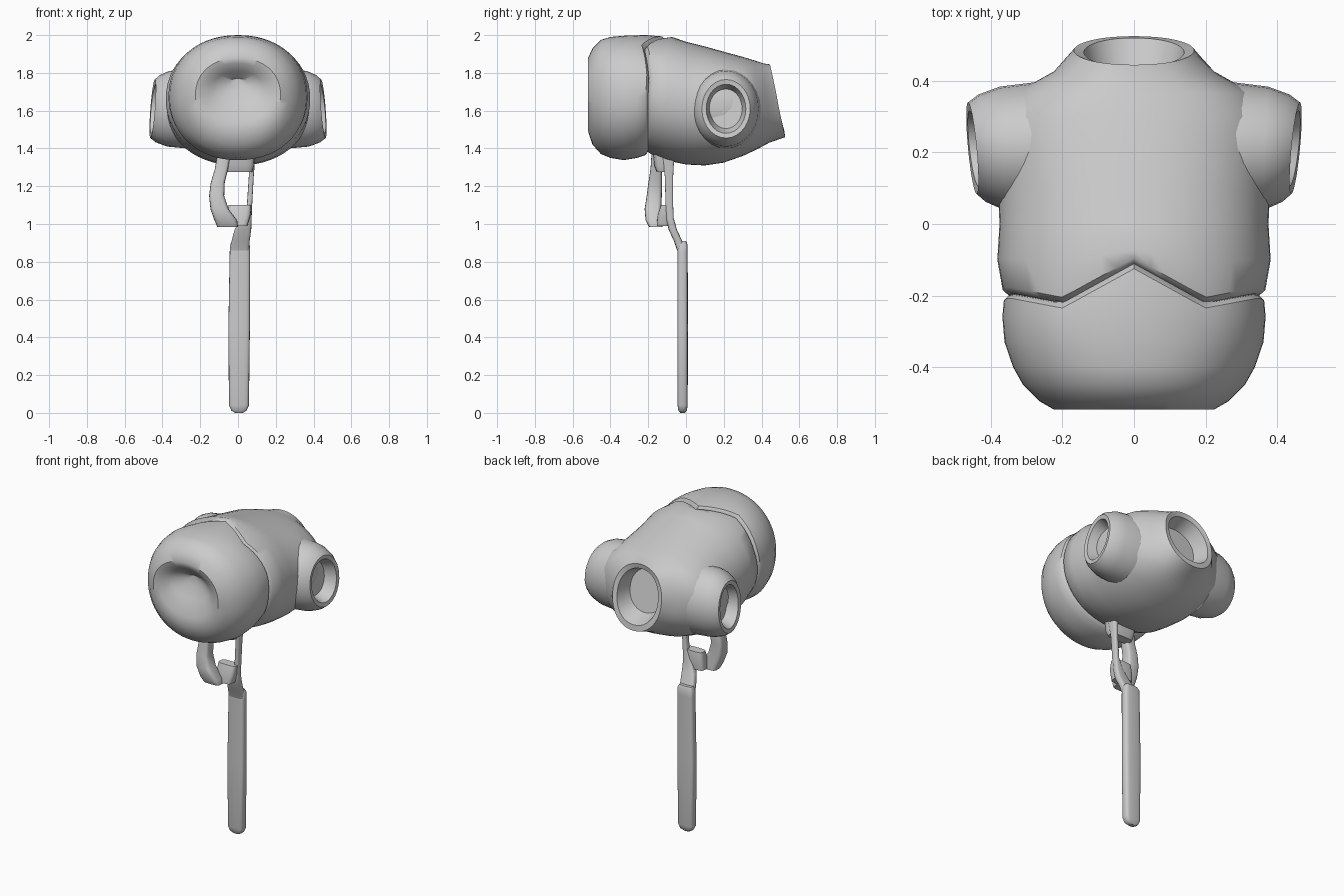
import bpy, bmesh, math

def sgnpow(v, p):
    return math.copysign(abs(v) ** p, v)

def loft(name, rings, angle=40):
    """Skin a list of closed point rings and cap both ends."""
    bm = bmesh.new()
    vs = [[bm.verts.new(p) for p in r] for r in rings]
    n = len(vs[0])
    for a, b in zip(vs, vs[1:]):
        for i in range(n):
            j = (i + 1) % n
            bm.faces.new((a[i], a[j], b[j], b[i]))
    bm.faces.new(vs[0])
    bm.faces.new(vs[-1])
    bmesh.ops.recalc_face_normals(bm, faces=bm.faces)
    me = bpy.data.meshes.new(name)
    bm.to_mesh(me)
    bm.free()
    ob = bpy.data.objects.new(name, me)
    bpy.context.collection.objects.link(ob)
    bpy.ops.object.select_all(action='DESELECT')
    ob.select_set(True)
    bpy.context.view_layer.objects.active = ob
    bpy.ops.object.shade_smooth_by_angle(angle=math.radians(angle))
    return ob

def seam(x, s):
    """Pointed waist line on the upper side of the torso."""
    x = abs(x)
    v = 0.09 - 0.55 * x if x < 0.2 else -0.02 + 0.19 * (x - 0.2)
    return v * min(1, max(0, 3 * s))

def torso_ring(y, tilt, w, zt, zb, k=0.0, n=56):
    pts = []
    for i in range(n):
        a = 2 * math.pi * i / n
        c, s = math.cos(a), math.sin(a)
        x = w * sgnpow(c, 0.94)
        z = (zt + zb) / 2 + (zt - zb) / 2 * sgnpow(s, 0.94)
        pts.append((x, y - tilt * s + k * seam(x, s), z))
    return pts

# lower torso, with a shallow hollow in its front end
loft("lower_torso", [torso_ring(*r) for r in [
    (-0.43, 0, 0.05, 1.77, 1.71),
    (-0.475, 0, 0.13, 1.81, 1.64),
    (-0.51, 0, 0.19, 1.85, 1.54),
    (-0.518, 0, 0.225, 1.88, 1.49),
    (-0.495, 0, 0.265, 1.93, 1.42),
    (-0.45, 0, 0.31, 1.975, 1.37),
    (-0.40, 0, 0.338, 1.99, 1.35),
    (-0.33, 0, 0.362, 1.998, 1.338, 0.2),
    (-0.26, 0, 0.368, 2.0, 1.35, 0.6),
    (-0.215, 0, 0.364, 1.993, 1.365, 1),
    (-0.203, 0, 0.352, 1.975, 1.38, 1),
    (-0.195, 0, 0.32, 1.94, 1.41, 1)]])

# upper torso, running into the open tilted collar
loft("upper_torso", [torso_ring(*r) for r in [
    (-0.205, 0, 0.32, 1.94, 1.41, 1),
    (-0.20, 0, 0.35, 1.97, 1.38, 1),
    (-0.185, 0, 0.367, 1.985, 1.37, 1),
    (-0.10, 0, 0.382, 1.99, 1.335, 0.3),
    (0.0, 0, 0.376, 1.965, 1.315),
    (0.10, 0, 0.38, 1.94, 1.31),
    (0.20, 0, 0.385, 1.912, 1.325),
    (0.30, 0, 0.38, 1.885, 1.36),
    (0.37, 0.005, 0.325, 1.865, 1.395),
    (0.425, 0.015, 0.225, 1.85, 1.43),
    (0.485, 0.04, 0.168, 1.845, 1.46),
    (0.48, 0.04, 0.14, 1.815, 1.495),
    (0.38, 0.03, 0.12, 1.78, 1.53)]])

# arm sockets on both sides
def socket_ring(side, x, ry, rz, tilt=0.0, n=28):
    pts = []
    for i in range(n):
        a = 2 * math.pi * i / n
        c, s = math.cos(a), math.sin(a)
        pts.append((side * (x + tilt * c - tilt * s), 0.212 + ry * c, 1.61 + rz * s))
    return pts

for side, label in ((1, "right"), (-1, "left")):
    loft(label + "_arm_socket", [socket_ring(side, *r) for r in [
        (0.27, 0.185, 0.21),
        (0.37, 0.172, 0.20, 0.005),
        (0.425, 0.15, 0.178, 0.01),
        (0.452, 0.128, 0.155, 0.012),
        (0.448, 0.105, 0.13, 0.012),
        (0.38, 0.085, 0.105, 0.01)]])

# handle parts: rounded bars from (x, y, z, half width, half depth)
def bar(name, secs, power=0.5, n=20):
    rings = []
    for x, y, z, hx, hy in secs:
        rings.append([(x + hx * sgnpow(math.cos(2 * math.pi * i / n), power),
                       y + hy * sgnpow(math.sin(2 * math.pi * i / n), power), z)
                      for i in range(n)])
    return loft(name, rings)

bar("handle", [
    (0.005, -0.018, 0.0, 0.02, 0.012),
    (0.005, -0.018, 0.012, 0.04, 0.022),
    (0.005, -0.018, 0.04, 0.053, 0.027),
    (0.006, -0.018, 0.45, 0.057, 0.028),
    (0.010, -0.018, 0.85, 0.054, 0.027),
    (0.010, -0.018, 0.89, 0.052, 0.027),
    (0.010, -0.018, 0.91, 0.042, 0.018)])

bar("straight_prong", [
    (0.010, -0.025, 0.86, 0.048, 0.022),
    (0.014, -0.042, 0.91, 0.048, 0.022),
    (0.026, -0.07, 0.97, 0.044, 0.022),
    (0.042, -0.085, 1.03, 0.030, 0.020),
    (0.061, -0.088, 1.10, 0.014, 0.020),
    (0.070, -0.09, 1.25, 0.013, 0.022),
    (0.076, -0.095, 1.38, 0.018, 0.034)])

bar("curved_prong", [
    (-0.055, -0.16, 0.985, 0.055, 0.036),
    (-0.065, -0.17, 1.02, 0.060, 0.044),
    (-0.098, -0.175, 1.08, 0.048, 0.044),
    (-0.113, -0.168, 1.15, 0.040, 0.040),
    (-0.107, -0.163, 1.22, 0.037, 0.036),
    (-0.088, -0.158, 1.29, 0.035, 0.030),
    (-0.072, -0.15, 1.38, 0.035, 0.032)])

# cross pieces closing the loop between the prongs
bar("lower_bridge", [
    (-0.005, -0.115, 0.99, 0.055, 0.040),
    (0.005, -0.11, 1.05, 0.062, 0.040),
    (0.01, -0.105, 1.10, 0.060, 0.028)])
bar("upper_bridge", [
    (0.0, -0.125, 1.275, 0.075, 0.03),
    (0.0, -0.125, 1.31, 0.085, 0.045),
    (0.0, -0.125, 1.38, 0.09, 0.05)])
